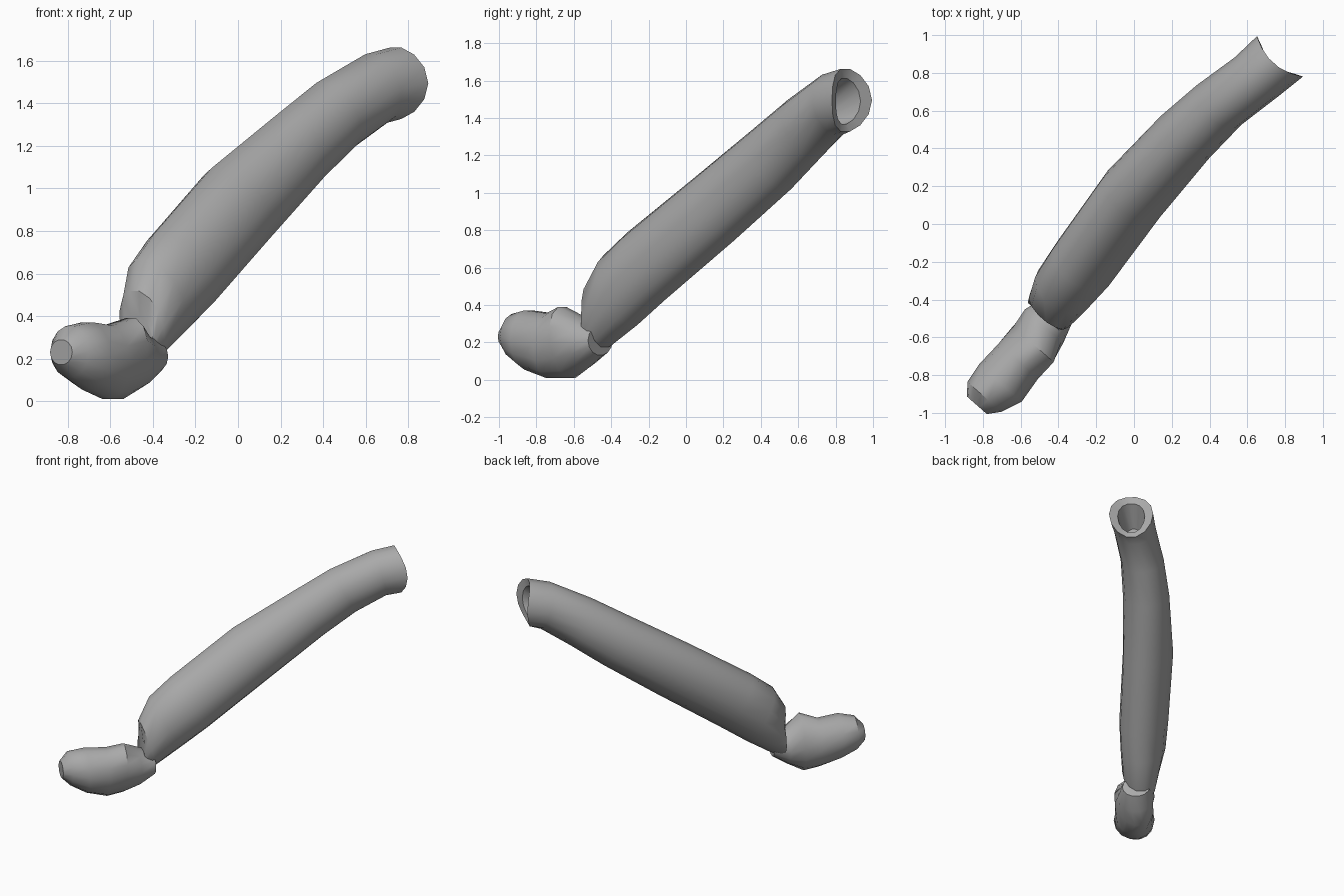
import bpy, bmesh
from math import sin, cos, pi, radians
from mathutils import Vector

cube = bpy.data.objects.get("Cube")
if cube:
    bpy.data.objects.remove(cube)

grey = bpy.data.materials.new("plain grey")
grey.use_nodes = True
colour = (0.4, 0.4, 0.4, 1)
grey.diffuse_color = colour
grey.node_tree.nodes["Principled BSDF"].inputs["Base Color"].default_value = colour

HEADING = Vector((0.66, 0.75, 0)).normalized()   # horizontal run of the limb
SIDE = Vector((HEADING.y, -HEADING.x, 0))
UP = Vector((0, 0, 1))
SIDES = 14


def ring(bm, centre, half_width, half_height, pitch=0, lean=0, saddle=0):
    """Elliptical section; pitch tips it back, saddle pushes its flanks forward."""
    p = radians(pitch)
    up = UP * cos(p) - HEADING * sin(p)
    verts = []
    for i in range(SIDES):
        a = 2 * pi * i / SIDES
        co = (Vector(centre) + SIDE * (half_width * cos(a) + lean * sin(a))
              + up * half_height * sin(a) + HEADING * saddle * cos(a) ** 2)
        verts.append(bm.verts.new(co))
    return verts


def loft(name, sections):
    bm = bmesh.new()
    rings = [ring(bm, *s) for s in sections]
    for low, high in zip(rings, rings[1:]):
        for i in range(SIDES):
            j = (i + 1) % SIDES
            bm.faces.new((low[i], low[j], high[j], high[i]))
    bm.faces.new(rings[0][::-1])
    bm.faces.new(rings[-1])
    bmesh.ops.recalc_face_normals(bm, faces=bm.faces)
    mesh = bpy.data.meshes.new(name)
    bm.to_mesh(mesh)
    bm.free()
    mesh.materials.append(grey)
    obj = bpy.data.objects.new(name, mesh)
    bpy.context.collection.objects.link(obj)
    bpy.ops.object.select_all(action='DESELECT')
    obj.select_set(True)
    bpy.context.view_layer.objects.active = obj
    bpy.ops.object.shade_smooth_by_angle(angle=radians(35))


# Long limb, ending in a hollow saddle-shaped socket
loft("limb", [
    ((-0.48, -0.49, 0.27), 0.11, 0.13, 0),
    ((-0.45, -0.46, 0.35), 0.135, 0.18, 18),
    ((-0.38, -0.35, 0.48), 0.165, 0.215, 28, -0.01),
    ((-0.27, -0.21, 0.61), 0.18, 0.22, 33, -0.02),
    ((0.0, 0.16, 0.92), 0.185, 0.215, 33, -0.025),
    ((0.27, 0.46, 1.18), 0.17, 0.195, 33),
    ((0.45, 0.63, 1.34), 0.158, 0.182, 28),
    ((0.65, 0.78, 1.47), 0.155, 0.17, 14),
    ((0.74, 0.85, 1.495), 0.162, 0.172, 0, 0, 0.05),
    ((0.735, 0.845, 1.49), 0.10, 0.125, 0, 0, 0.03),
    ((0.62, 0.735, 1.42), 0.06, 0.085, 14),
])


def foot_section(along, across, half_width, bottom, top, lean=0):
    centre = HEADING * along + SIDE * across + UP * (bottom + top) / 2
    return (centre, half_width, (top - bottom) / 2, 0, lean)


# Blunt foot, overlapping the lower end of the limb
loft("foot", [
    foot_section(-1.27, 0.01, 0.07, 0.17, 0.29),
    foot_section(-1.21, 0.01, 0.12, 0.11, 0.355),
    foot_section(-1.10, 0.025, 0.15, 0.05, 0.375),
    foot_section(-0.95, 0.02, 0.14, 0.005, 0.36),
    foot_section(-0.83, 0.02, 0.14, 0.005, 0.395, 0.04),
    foot_section(-0.72, 0.0, 0.135, 0.06, 0.33),
    foot_section(-0.61, 0.0, 0.10, 0.13, 0.29),
])
